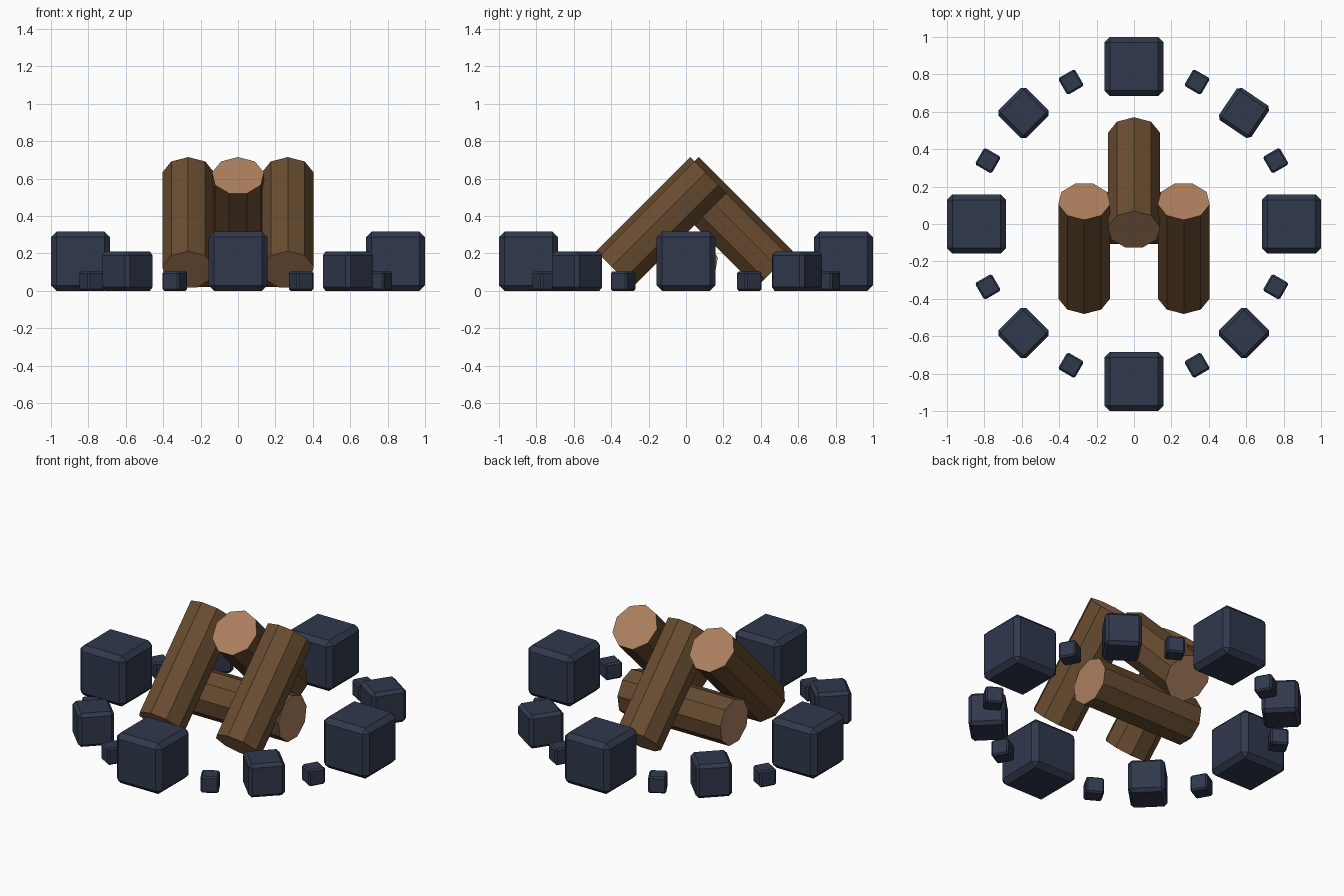
import bpy, bmesh, math
from mathutils import Vector, Matrix

if "Cube" in bpy.data.objects:
    bpy.data.objects.remove(bpy.data.objects["Cube"])


def material(name, color):
    m = bpy.data.materials.new(name)
    m.diffuse_color = (*color, 1.0)
    m.use_nodes = True
    m.node_tree.nodes["Principled BSDF"].inputs["Base Color"].default_value = m.diffuse_color
    return m


STONE = material("slate_stone", (0.030, 0.040, 0.073))
BARK = material("bark_brown", (0.140, 0.072, 0.030))
CUT = material("cut_wood", (0.410, 0.210, 0.112))


def finish(name, bm, mats):
    bmesh.ops.recalc_face_normals(bm, faces=bm.faces)
    me = bpy.data.meshes.new(name)
    bm.to_mesh(me)
    bm.free()
    for m in mats:
        me.materials.append(m)
    ob = bpy.data.objects.new(name, me)
    bpy.context.collection.objects.link(ob)
    return ob


def stone(name, x, y, size, angle):
    """Chamfered cube resting on the ground."""
    bm = bmesh.new()
    bmesh.ops.create_cube(bm, size=size)
    bmesh.ops.bevel(bm, geom=bm.edges[:], offset=size * 0.092, segments=1,
                    profile=0.5, affect='EDGES')
    ob = finish(name, bm, [STONE])
    ob.location = (x, y, size / 2)
    ob.rotation_euler.z = math.radians(angle)


def log(name, start, end, up, radius=0.141, sides=9):
    """Nine-sided log with one ridge pointing along up, light cut ends."""
    a, b, up = Vector(start), Vector(end), Vector(up).normalized()
    side = (b - a).normalized().cross(up)
    bm = bmesh.new()
    rings = []
    for c in (a, b):
        ring = []
        for i in range(sides):
            t = math.tau * i / sides
            ring.append(bm.verts.new(c + radius * (math.cos(t) * up + math.sin(t) * side)))
        rings.append(ring)
        bm.faces.new(ring).material_index = 1
    for i in range(sides):
        j = (i + 1) % sides
        bm.faces.new((rings[0][i], rings[0][j], rings[1][j], rings[1][i]))
    finish(name, bm, [BARK, CUT])


# Large stones on the four sides
for n, (x, y) in enumerate([(0.842, 0), (0, 0.842), (-0.842, 0), (0, -0.842)]):
    stone(f"large_stone_{n}", x, y, 0.316, 0)

# Medium stones on the diagonals
for n, (x, y, r) in enumerate([(0.588, 0.594, -34), (-0.591, 0.594, 45),
                               (-0.591, -0.583, 45), (0.588, -0.583, 45)]):
    stone(f"medium_stone_{n}", x, y, 0.209, r)

# Small stones filling the gaps, turned to face the centre
small = [(0.758, 0.339, 30), (0.337, 0.759, 60), (-0.337, 0.759, 120), (-0.781, 0.339, 150),
         (-0.781, -0.336, 210), (-0.337, -0.755, 240), (0.337, -0.755, 300), (0.758, -0.336, 330)]
for n, (x, y, r) in enumerate(small):
    stone(f"small_stone_{n}", x, y, 0.103, r)

# Two logs leaning from the front, one from the back, one lying beneath
for label, x in (("left", -0.266), ("right", 0.266)):
    log(f"front_log_{label}", (x, -0.381, 0.112), (x, 0.122, 0.615), (0, -1, 1))
log("back_log", (0, 0.471, 0.112), (0, -0.031, 0.615), (0, 1, 1))
log("base_log", (-0.355, 0.031, 0.152), (0.355, 0.031, 0.152), (0, 0, 1))
